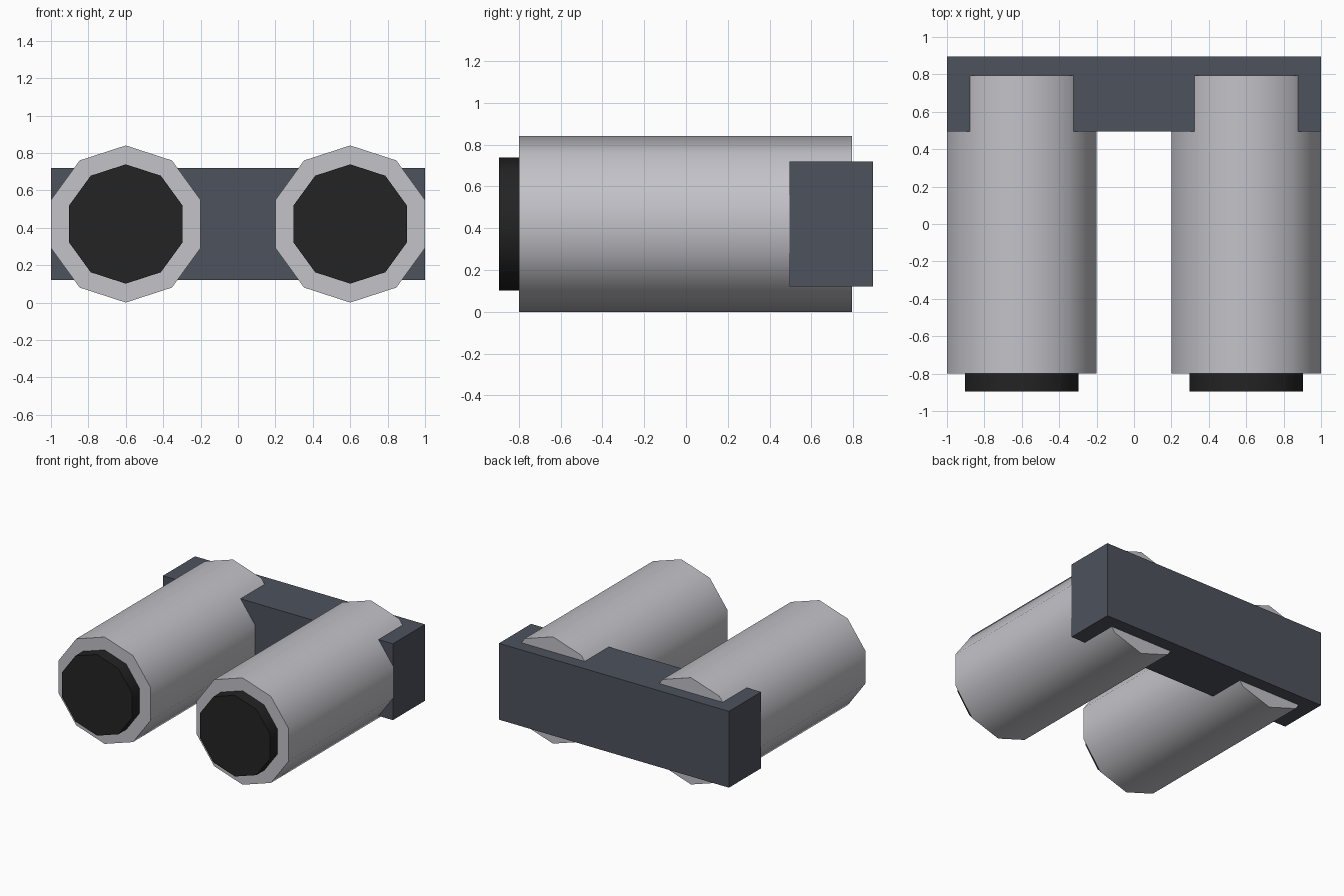
import bpy, math

if "Cube" in bpy.data.objects:
    bpy.data.objects.remove(bpy.data.objects["Cube"])


def material(name, rgb):
    m = bpy.data.materials.new(name)
    m.diffuse_color = (*rgb, 1)
    m.use_nodes = True
    m.node_tree.nodes["Principled BSDF"].inputs["Base Color"].default_value = m.diffuse_color
    return m


light_grey = material("light grey", (0.54, 0.54, 0.58))
slate = material("slate", (0.075, 0.085, 0.11))
black = material("black", (0.017, 0.017, 0.017))

AXIS_Z = 0.42


def tube(name, x, radius, y0, y1, mat):
    """Ten-sided smooth cylinder along y with a corner pointing up."""
    bpy.ops.mesh.primitive_cylinder_add(
        vertices=10, radius=radius, depth=y1 - y0,
        location=(x, (y0 + y1) / 2, AXIS_Z), rotation=(math.pi / 2, 0, 0))
    ob = bpy.context.object
    ob.name = name
    ob.data.materials.append(mat)
    bpy.ops.object.shade_smooth_by_angle(angle=math.radians(40))
    return ob


# Two barrels, each with a dark lens at the front
for side, x in (("left", -0.6), ("right", 0.6)):
    tube(side + "_barrel", x, 0.42, -0.80, 0.795, light_grey)
    tube(side + "_lens", x, 0.319, -0.895, -0.79, black)

# Rear block joining the barrels
bpy.ops.mesh.primitive_cube_add(size=1, location=(0, 0.695, AXIS_Z))
block = bpy.context.object
block.name = "rear_block"
block.scale = (2.0, 0.4, 0.6)
bpy.ops.object.transform_apply(location=False, rotation=False, scale=True)
block.data.materials.append(slate)
